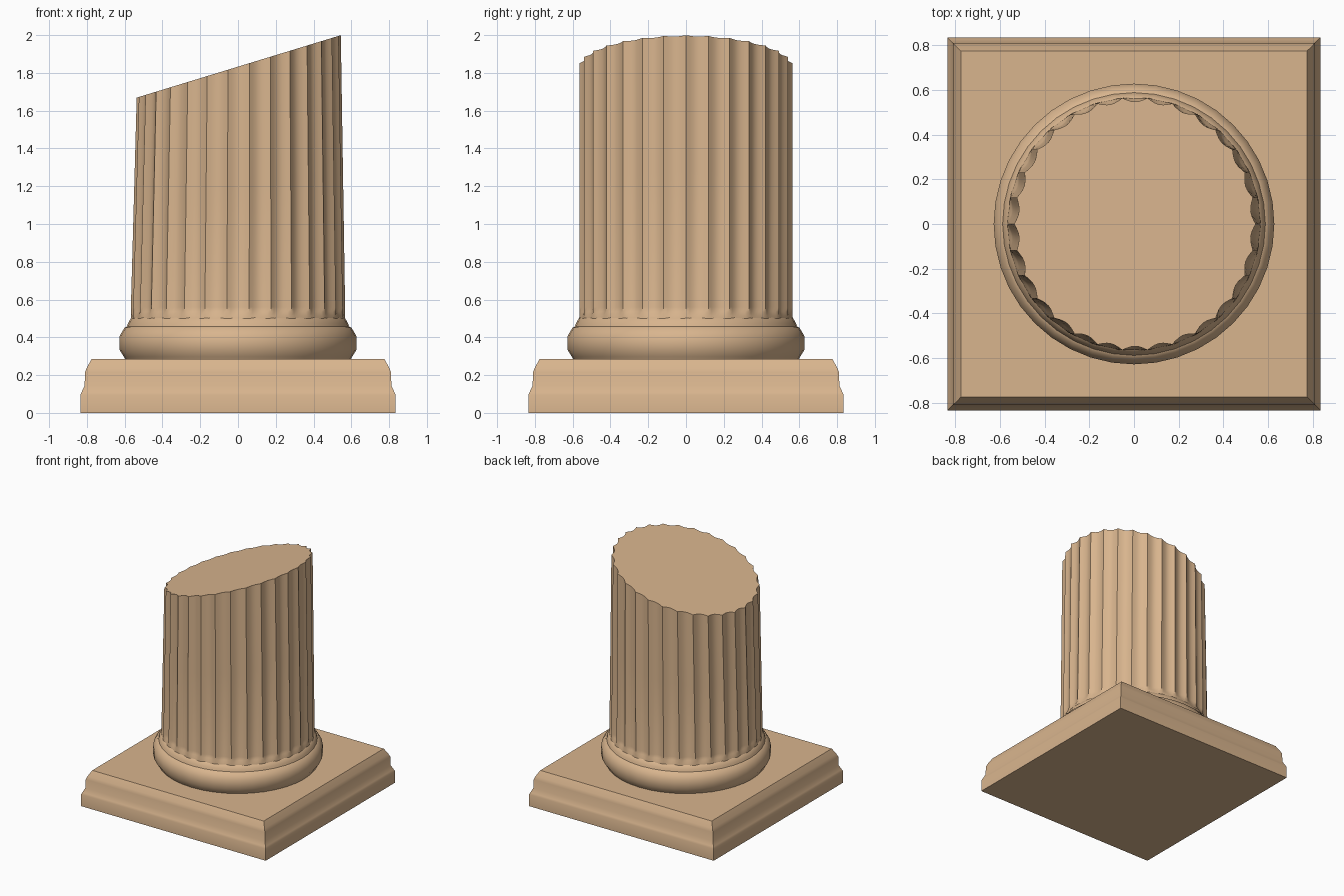
import bpy, math

if "Cube" in bpy.data.objects:
    bpy.data.objects.remove(bpy.data.objects["Cube"])

stone = bpy.data.materials.new("sand_stone")
stone.diffuse_color = (0.69, 0.46, 0.27, 1)
stone.use_nodes = True
stone.node_tree.nodes["Principled BSDF"].inputs["Base Color"].default_value = stone.diffuse_color


def loft(name, rings, angle):
    """Skin a stack of equal-length closed rings and cap both ends."""
    n = len(rings[0])
    verts = [v for ring in rings for v in ring]
    faces = [tuple(range(n))[::-1]]
    for k in range(len(rings) - 1):
        a, b = k * n, (k + 1) * n
        for i in range(n):
            j = (i + 1) % n
            faces.append((a + i, a + j, b + j, b + i))
    faces.append(tuple(range(len(verts) - n, len(verts))))
    mesh = bpy.data.meshes.new(name)
    mesh.from_pydata(verts, [], faces)
    mesh.materials.append(stone)
    obj = bpy.data.objects.new(name, mesh)
    bpy.context.collection.objects.link(obj)
    bpy.ops.object.select_all(action='DESELECT')
    obj.select_set(True)
    bpy.context.view_layer.objects.active = obj
    bpy.ops.object.shade_smooth_by_angle(angle=math.radians(angle))
    return obj


def square(h, z):
    return [(-h, -h, z), (h, -h, z), (h, h, z), (-h, h, z)]


def circle(r, z, n=40):
    return [(r * math.cos(2 * math.pi * i / n), r * math.sin(2 * math.pi * i / n), z)
            for i in range(n)]


# Square moulded plinth
plinth = [(0.835, 0), (0.835, 0.095), (0.828, 0.11), (0.812, 0.145),
          (0.81, 0.215), (0.80, 0.24), (0.775, 0.285)]
loft("plinth", [square(h, z) for h, z in plinth], 30)

# Round base moulding
base = [(0.595, 0.28), (0.605, 0.298), (0.628, 0.335), (0.628, 0.405), (0.60, 0.452),
        (0.588, 0.457), (0.582, 0.475), (0.565, 0.505), (0.54, 0.515)]
loft("base_moulding", [circle(r, z) for r, z in base], 40)

# Fluted shaft, tapering in x, broken off along a slanted plane
FLUTES, STEPS, R = 30, 6, 0.567


def shaft_ring(depth, t=None, z=None):
    ring = []
    for i in range(FLUTES * STEPS):
        a = 2 * math.pi * i / (FLUTES * STEPS)
        r = R - depth * math.sin(math.pi * (i % STEPS) / STEPS)
        x, y = r * math.cos(a), r * math.sin(a)
        if t is None:
            ring.append((x, y, z))
        else:
            x = x * (1 - 0.047 * t) + 0.004 * t
            top = 1.833 + 0.3056 * x
            ring.append((x, y, 0.56 + (top - 0.56) * t))
    return ring


loft("fluted_shaft", [shaft_ring(0, z=0.49), shaft_ring(0.004, z=0.515),
                      shaft_ring(0.016, z=0.535), shaft_ring(0.022, t=0),
                      shaft_ring(0.022, t=0.5), shaft_ring(0.02, t=1)], 35)
